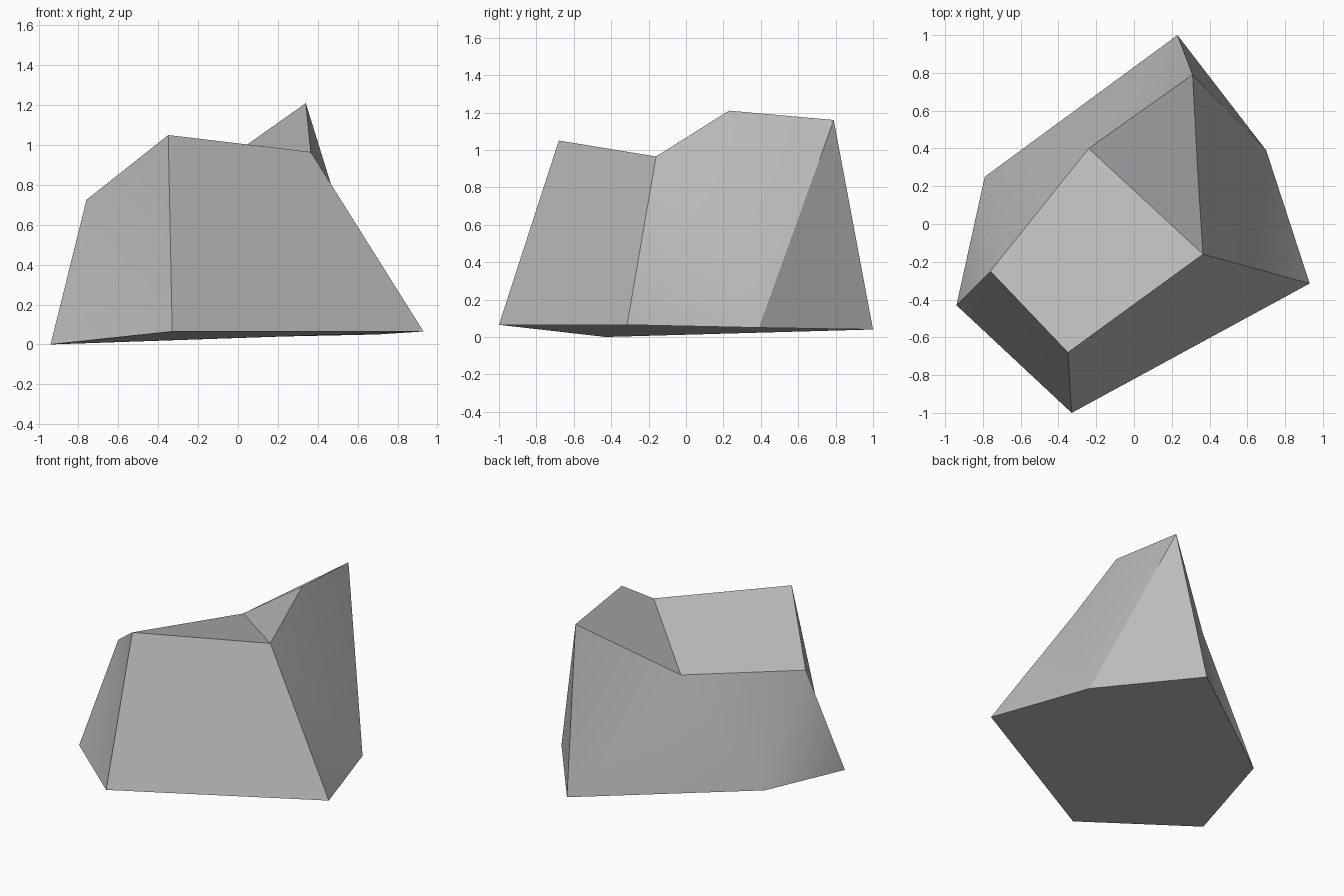
import bpy, bmesh, math

cube = bpy.data.objects.get("Cube")
if cube:
    bpy.data.objects.remove(cube, do_unlink=True)

# Ground outline and crown outline of the boulder, paired corner by corner
base = [(-.94, -.43, 0), (-.33, -1, .065), (.93, -.315, .065),
        (.70, .39, .05), (.23, 1, .04), (-.79, .25, .075)]
crown = [(-.76, -.25, .725), (-.35, -.68, 1.05), (.365, -.16, .965),
         (.34, .23, 1.21), (.31, .79, 1.16), (-.24, .40, .80)]
# Sides whose crease runs from the next base corner back to this crown corner
back_creased = (0, 2)

bm = bmesh.new()
low = [bm.verts.new(p) for p in base]
top = [bm.verts.new(p) for p in crown]

# Sloping sides, each split along its crease
for i in range(len(low)):
    j = (i + 1) % len(low)
    if i in back_creased:
        bm.faces.new((low[i], low[j], top[i]))
        bm.faces.new((low[j], top[j], top[i]))
    elif i == 1:
        bm.faces.new((low[i], low[j], top[j], top[i]))
    else:
        bm.faces.new((low[i], low[j], top[j]))
        bm.faces.new((low[i], top[j], top[i]))

# Flat shelf, raised rear slope and underside
a, b, c, peak, rear, d = top
bm.faces.new((b, c, d, a))
bm.faces.new((d, c, peak, rear))
bm.faces.new(low[::-1])
bm.normal_update()

mesh = bpy.data.meshes.new("boulder")
bm.to_mesh(mesh)
bm.free()
boulder = bpy.data.objects.new("boulder", mesh)
bpy.context.collection.objects.link(boulder)

# Stone colour
stone = bpy.data.materials.new("grey stone")
stone.use_nodes = True
grey = (.5, .5, .5, 1)
stone.diffuse_color = grey
stone.node_tree.nodes["Principled BSDF"].inputs["Base Color"].default_value = grey
mesh.materials.append(stone)

# Soft shading inside each side, crisp main edges
bpy.ops.object.select_all(action='DESELECT')
boulder.select_set(True)
bpy.context.view_layer.objects.active = boulder
bpy.ops.object.shade_smooth_by_angle(angle=math.radians(32))
